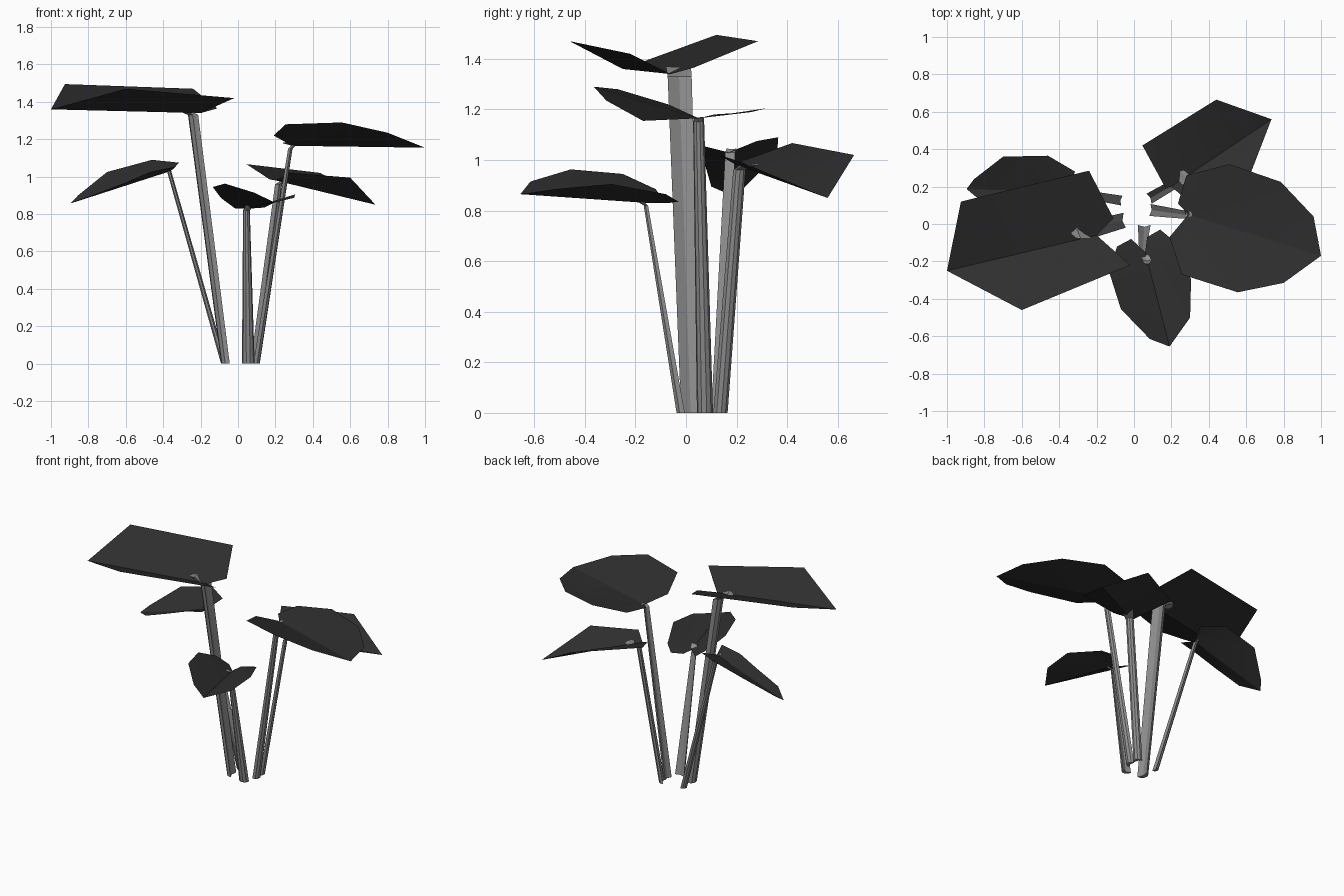
import bpy
import bmesh
from math import cos, sin, radians
from mathutils import Vector

default_cube = bpy.data.objects.get("Cube")
if default_cube:
    bpy.data.objects.remove(default_cube, do_unlink=True)


def make_material(name, value):
    material = bpy.data.materials.new(name)
    material.use_nodes = True
    color = (value, value, value, 1)
    material.diffuse_color = color
    shader = material.node_tree.nodes["Principled BSDF"]
    shader.inputs["Base Color"].default_value = color
    shader.inputs["Roughness"].default_value = 0.9
    return material


leaf_material = make_material("charcoal leaf", 0.028)
stalk_material = make_material("grey stalk", 0.27)


def finish(bm, name, material):
    mesh = bpy.data.meshes.new(name)
    bm.to_mesh(mesh)
    bm.free()
    mesh.materials.append(material)
    obj = bpy.data.objects.new(name, mesh)
    bpy.context.collection.objects.link(obj)
    bpy.ops.object.select_all(action="DESELECT")
    obj.select_set(True)
    bpy.context.view_layer.objects.active = obj
    bpy.ops.object.shade_smooth_by_angle(angle=radians(20))
    return obj


def make_leaf(name, notch, tip, first_side, second_side):
    """Folded blade: two halves that share a midrib from notch to tip."""
    bm = bmesh.new()
    rib = [bm.verts.new(notch), bm.verts.new(tip)]
    for side in (first_side, second_side):
        rim = [bm.verts.new(point) for point in side]
        face = bm.faces.new([rib[0], *rim, rib[1]])
        face.normal_update()
        if face.normal.z < 0:
            face.normal_flip()
    bmesh.ops.triangulate(bm, faces=bm.faces[:])
    return finish(bm, name, leaf_material)


def make_stalk(name, path, widths, inward):
    """Tapered stalk, rounded outside with a groove along its inner side."""
    bm = bmesh.new()
    path = [Vector(point) for point in path]
    inward = Vector((*inward, 0)).normalized()
    across = Vector((-inward.y, inward.x, 0))
    rings = []
    for index, (point, width) in enumerate(zip(path, widths)):
        ring = []
        for step in range(6):
            angle = radians(36 * step)
            ring.append(point + width * (across * cos(angle) - inward * sin(angle)))
        # shallow groove
        ring.append(point - inward * width * 0.3)
        # the last ring lies along the blade
        if index == len(path) - 1:
            for corner in ring:
                corner.z += (corner - point).dot(inward) * 0.2
        rings.append([bm.verts.new(corner) for corner in ring])
    count = len(rings[0])
    for low, high in zip(rings, rings[1:]):
        for i in range(count):
            j = (i + 1) % count
            bm.faces.new((low[i], low[j], high[j], high[i]))
    bm.faces.new(rings[0])
    bm.faces.new(rings[-1])
    bmesh.ops.recalc_face_normals(bm, faces=bm.faces[:])
    return finish(bm, name, stalk_material)


# Blades
make_leaf("tall_right_leaf", (-0.2, -0.06, 1.34), (-1, -0.25, 1.36),
          [(-0.11, 0.03, 1.365), (-0.24, 0.285, 1.47), (-0.925, 0.12, 1.495)],
          [(-0.02, -0.22, 1.42), (-0.6, -0.46, 1.47)])

make_leaf("tall_left_leaf", (0.29, 0.05, 1.165), (1, -0.17, 1.155),
          [(0.235, 0.11, 1.18), (0.28, 0.26, 1.19), (0.51, 0.32, 1.205),
           (0.785, 0.225, 1.19), (0.96, 0.04, 1.165)],
          [(0.19, -0.07, 1.22), (0.255, -0.27, 1.28), (0.555, -0.365, 1.29),
           (0.8, -0.315, 1.235)])

make_leaf("front_leaf", (0.06, -0.15, 0.83), (0.19, -0.655, 0.865),
          [(-0.015, -0.08, 0.83), (-0.09, -0.12, 0.885), (-0.135, -0.25, 0.945),
           (-0.07, -0.455, 0.963), (0.085, -0.615, 0.915)],
          [(0.07, -0.07, 0.83), (0.14, -0.03, 0.835), (0.2, -0.08, 0.865),
           (0.305, -0.295, 0.905), (0.3, -0.5, 0.887)])

make_leaf("back_right_leaf", (-0.36, 0.17, 1.03), (-0.895, 0.187, 0.857),
          [(-0.315, 0.28, 1.075), (-0.46, 0.365, 1.09), (-0.7, 0.36, 1.025),
           (-0.855, 0.24, 0.9)],
          [(-0.33, 0.07, 1.055), (-0.47, 0.065, 1.025), (-0.61, 0.08, 0.965),
           (-0.79, 0.1, 0.895)])

make_leaf("back_left_leaf", (0.2, 0.2, 0.98), (0.735, 0.56, 0.85),
          [(0.17, 0.19, 0.985), (0.045, 0.42, 1.067), (0.44, 0.665, 1.02)],
          [(0.28, 0.13, 1.02), (0.6, 0.21, 0.995)])

# Stalks: base, neck under the blade, end poking through it
make_stalk("tall_right_stalk",
           [(-0.05, 0.02, 0), (-0.22, -0.025, 1.33), (-0.29, -0.03, 1.37)],
           [0.04, 0.048, 0.05], (1, 0.15))
make_stalk("tall_left_stalk",
           [(0.085, 0.075, 0), (0.27, 0.05, 1.15), (0.29, 0.05, 1.17)],
           [0.032, 0.022, 0.02], (-1, 0.1))
make_stalk("front_stalk",
           [(0.055, -0.005, 0), (0.045, -0.15, 0.82), (0.07, -0.19, 0.855)],
           [0.034, 0.018, 0.025], (0, 1))
make_stalk("back_right_stalk",
           [(-0.065, 0.125, 0), (-0.36, 0.175, 1.03), (-0.38, 0.18, 1.045)],
           [0.026, 0.02, 0.02], (1, -0.15))
make_stalk("back_left_stalk",
           [(0.08, 0.135, 0), (0.21, 0.21, 0.96), (0.26, 0.25, 0.985)],
           [0.03, 0.026, 0.036], (-1, -0.5))
